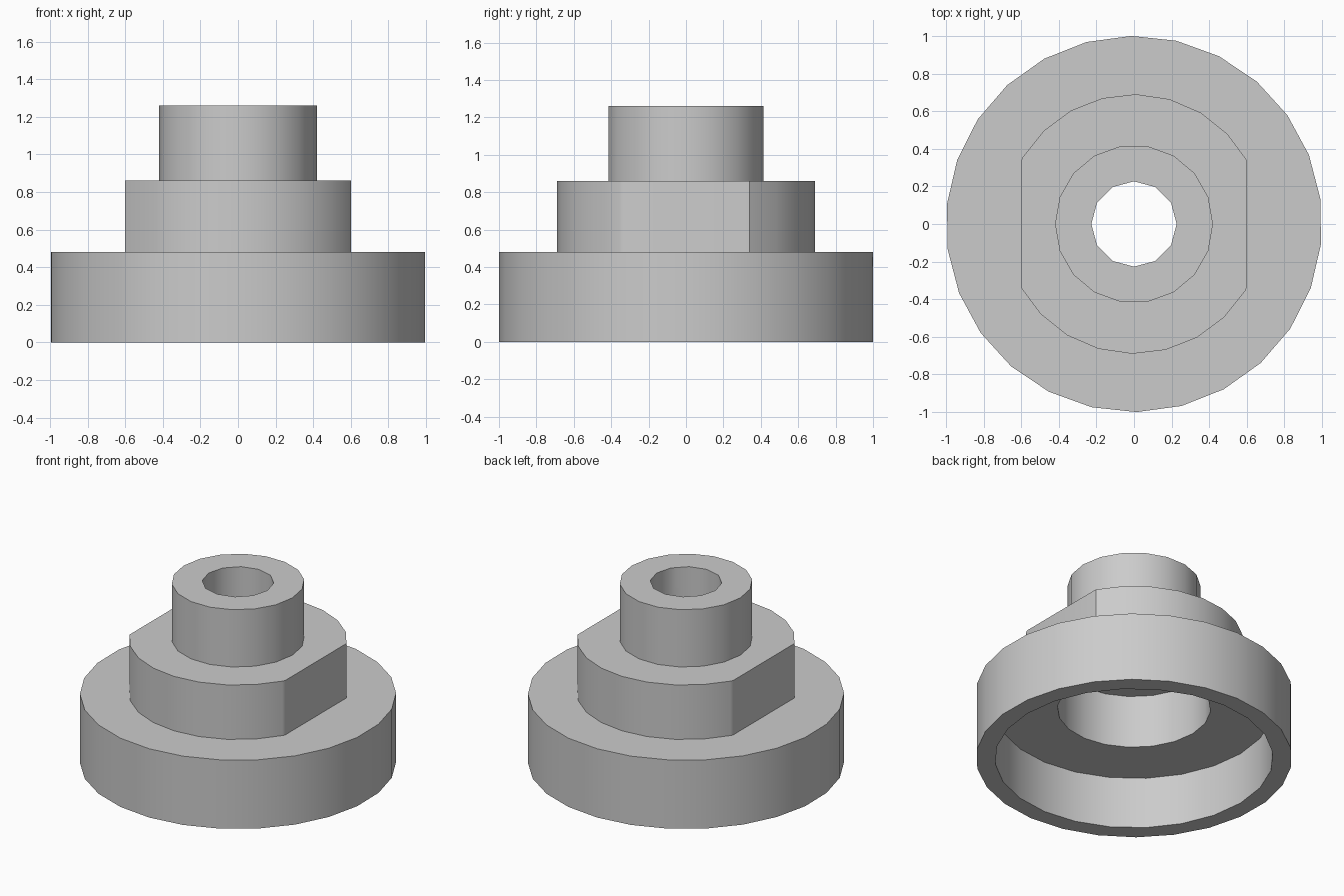
import bpy
import bmesh
from math import cos, sin, pi, radians
from mathutils import Vector

cube = bpy.data.objects.get("Cube")
if cube:
    bpy.data.objects.remove(cube, do_unlink=True)

grey = bpy.data.materials.new("light grey metal")
grey.use_nodes = True
colour = (0.6, 0.6, 0.6, 1)
grey.diffuse_color = colour
grey.node_tree.nodes["Principled BSDF"].inputs["Base Color"].default_value = colour


def prism(name, radius, sides, bottom, top, start=90, flat_x=None):
    """Upright many-sided prism, with optional flats cut at x = +-flat_x."""
    bm = bmesh.new()
    angles = [radians(start) + 2 * pi * i / sides for i in range(sides)]
    ring = [bm.verts.new((radius * cos(a), radius * sin(a), bottom)) for a in angles]
    base = bm.faces.new(ring)
    solid = bmesh.ops.extrude_face_region(bm, geom=[base])
    raised = [g for g in solid["geom"] if isinstance(g, bmesh.types.BMVert)]
    bmesh.ops.translate(bm, verts=raised, vec=(0, 0, top - bottom))
    if flat_x:
        for side in (-1, 1):
            cut = bmesh.ops.bisect_plane(
                bm, geom=bm.verts[:] + bm.edges[:] + bm.faces[:],
                plane_co=Vector((side * flat_x, 0, 0)),
                plane_no=Vector((side, 0, 0)), clear_outer=True)
            rim = [g for g in cut["geom_cut"] if isinstance(g, bmesh.types.BMEdge)]
            bmesh.ops.edgenet_fill(bm, edges=rim)
    bmesh.ops.recalc_face_normals(bm, faces=bm.faces[:])
    mesh = bpy.data.meshes.new(name)
    bm.to_mesh(mesh)
    bm.free()
    mesh.materials.append(grey)
    obj = bpy.data.objects.new(name, mesh)
    bpy.context.collection.objects.link(obj)
    return obj


def combine(target, tool, operation):
    """Apply a boolean and discard the tool body."""
    tool.hide_render = True
    mod = target.modifiers.new(tool.name, "BOOLEAN")
    mod.operation = operation
    mod.solver = "EXACT"
    mod.object = tool
    bpy.context.view_layer.objects.active = target
    bpy.ops.object.modifier_apply(modifier=mod.name)
    bpy.data.objects.remove(tool, do_unlink=True)


# Stepped outer body: wide flange, collar with two wrench flats, round spigot
body = prism("stepped_flange_hub", 1.0, 26, 0, 0.48, 90.8)
combine(body, prism("collar", 0.69, 24, 0.2, 0.86, 89.1, flat_x=0.6), "UNION")
combine(body, prism("spigot", 0.42, 18, 0.6, 1.26, 0), "UNION")

# Hollow inside: shallow wide recess, counterbore, narrow through hole
combine(body, prism("recess", 0.88, 24, -0.1, 0.36), "DIFFERENCE")
combine(body, prism("counterbore", 0.485, 20, -0.1, 0.73), "DIFFERENCE")
combine(body, prism("through_hole", 0.227, 12, -0.1, 1.4), "DIFFERENCE")

# Smooth walls with crisp rims and flats
bpy.ops.object.select_all(action="DESELECT")
body.select_set(True)
bpy.context.view_layer.objects.active = body
bpy.ops.object.shade_smooth_by_angle(angle=radians(31))
